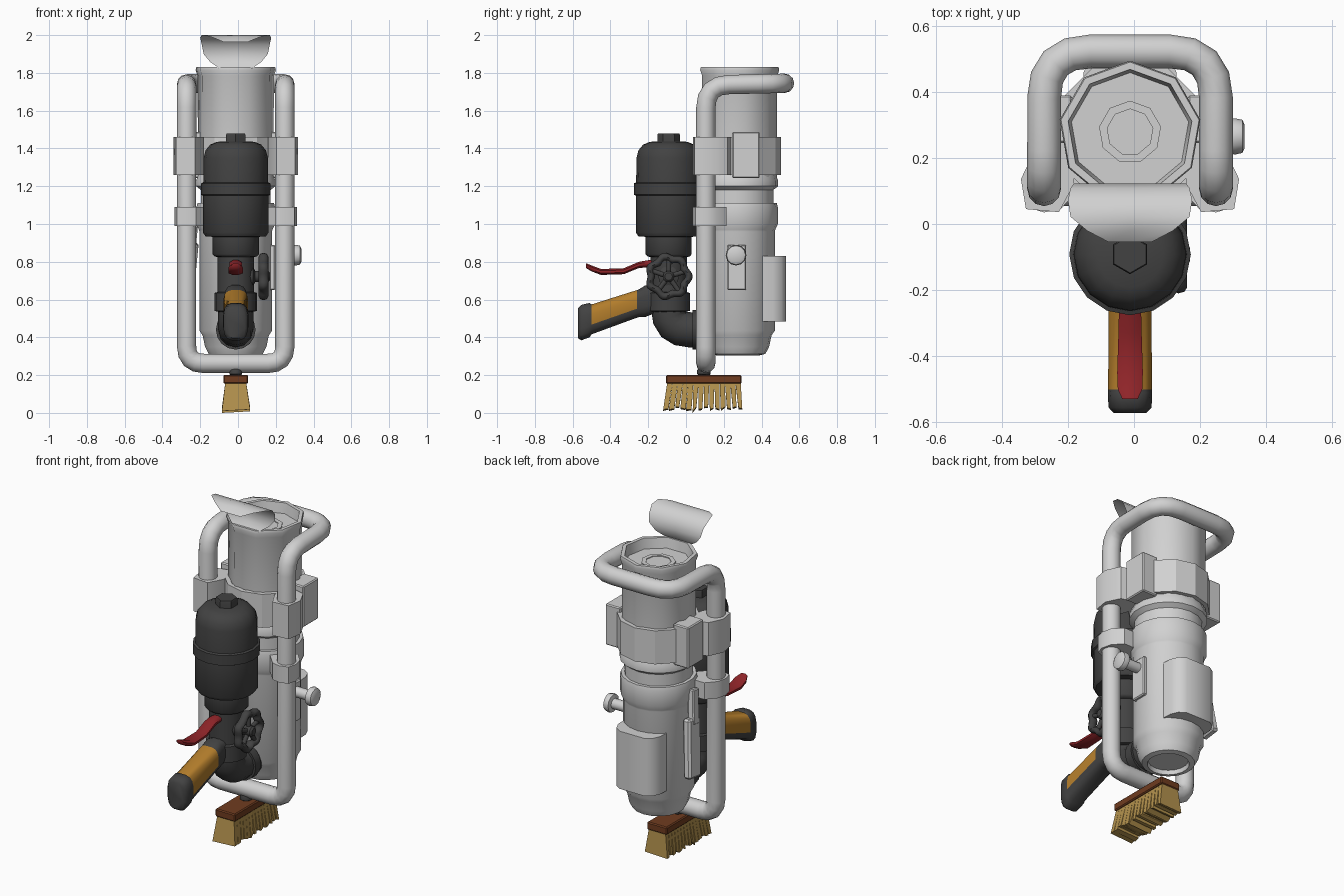
import bpy, bmesh, math, random
from mathutils import Vector, Matrix

if "Cube" in bpy.data.objects:
    bpy.data.objects.remove(bpy.data.objects["Cube"])

random.seed(4)
CX = -0.012          # symmetry line of the device


def mat(name, c):
    m = bpy.data.materials.new(name)
    m.diffuse_color = (*c, 1)
    m.use_nodes = True
    m.node_tree.nodes["Principled BSDF"].inputs["Base Color"].default_value = m.diffuse_color
    return m


GREY = mat("light grey", (0.64, 0.64, 0.64))
DARK = mat("charcoal", (0.055, 0.055, 0.055))
RED = mat("red", (0.28, 0.018, 0.022))
ORANGE = mat("orange", (0.46, 0.21, 0.025))
WOOD = mat("wood brown", (0.16, 0.045, 0.014))
STRAW = mat("straw", (0.46, 0.29, 0.075))


def finish(bm, name, mats, sharp=50):
    bmesh.ops.remove_doubles(bm, verts=bm.verts, dist=1e-5)
    bmesh.ops.recalc_face_normals(bm, faces=bm.faces)
    me = bpy.data.meshes.new(name)
    bm.to_mesh(me)
    bm.free()
    for m in mats:
        me.materials.append(m)
    for p in me.polygons:
        p.use_smooth = True
    me.set_sharp_from_angle(angle=math.radians(sharp))
    ob = bpy.data.objects.new(name, me)
    bpy.context.collection.objects.link(ob)
    return ob


def skin(bm, rings, closed=True, caps=False):
    """Join rows of points into quads."""
    rows = [[bm.verts.new(p) for p in r] for r in rings]
    for a, b in zip(rows, rows[1:]):
        for i in range(len(a) if closed else len(a) - 1):
            j = (i + 1) % len(a)
            bm.faces.new((a[i], a[j], b[j], b[i]))
    if caps:
        bm.faces.new(rows[0])
        bm.faces.new(rows[-1])


def lathe(name, prof, at, m, n=16, axis='z', sharp=40, loop=False):
    bm = bmesh.new()
    rot = {'z': Matrix(), 'x': Matrix.Rotation(math.pi / 2, 4, 'Y'),
           'y': Matrix.Rotation(-math.pi / 2, 4, 'X')}[axis]
    if loop:
        prof = prof + prof[:1]
    ang = [math.pi / 2 + 2 * math.pi * i / n for i in range(n)]
    skin(bm, [[Vector(at) + rot @ Vector((r * math.cos(a), r * math.sin(a), h)) for a in ang]
              for r, h in prof])
    bmesh.ops.dissolve_degenerate(bm, dist=1e-5, edges=bm.edges)
    return finish(bm, name, [m], sharp)


def prism(name, poly, z0, z1, m):
    bm = bmesh.new()
    skin(bm, [[(CX + x, y, z) for x, y in poly] for z in (z0, z1)], caps=True)
    return finish(bm, name, [m], 35)


def box(name, c, size, m, rot=None, bevel=0.006):
    bm = bmesh.new()
    bmesh.ops.create_cube(bm, size=1)
    bmesh.ops.scale(bm, vec=size, verts=bm.verts)
    bmesh.ops.bevel(bm, geom=bm.edges, offset=bevel, segments=1, affect='EDGES')
    bm.transform(Matrix.Translation(c) @ (rot or Matrix()))
    return finish(bm, name, [m], 30)


def tube(name, corners, r, m, cyclic=False):
    """Round pipe; each corner is (point, bend radius)."""
    pts, n = [], len(corners)
    for i, (p, rad) in enumerate(corners):
        p = Vector(p)
        if not rad:
            pts.append(p)
            continue
        a = p + (Vector(corners[i - 1][0]) - p).normalized() * rad
        b = p + (Vector(corners[(i + 1) % n][0]) - p).normalized() * rad
        pts += [a * (1 - t) ** 2 + p * 2 * t * (1 - t) + b * t * t for t in (0, .25, .5, .75, 1)]
    cu = bpy.data.curves.new(name, 'CURVE')
    cu.dimensions = '3D'
    cu.bevel_depth, cu.bevel_resolution, cu.use_fill_caps = r, 4, True
    s = cu.splines.new('POLY')
    s.points.add(len(pts) - 1)
    for q, p in zip(s.points, pts):
        q.co = (*p, 1)
    s.use_cyclic_u = cyclic
    tmp = bpy.data.objects.new(name + "_path", cu)
    bpy.context.collection.objects.link(tmp)
    me = bpy.data.meshes.new_from_object(tmp.evaluated_get(bpy.context.evaluated_depsgraph_get()))
    bpy.data.objects.remove(tmp)
    bm = bmesh.new()
    bm.from_mesh(me)
    return finish(bm, name, [m], 50)


# --- tank: open rim, upper barrel, waist rings, lower barrel, domed base
lathe("tank", [(0, 1.77), (.07, 1.77), (.07, 1.775), (.095, 1.775), (.095, 1.77), (.18, 1.77),
               (.19, 1.83), (.212, 1.83), (.216, 1.815), (.205, 1.785), (.203, 1.24)],
      (CX, .278, 0), GREY, 9)
lathe("waist_and_lower_barrel",
      [(0, 1.26), (.2, 1.26), (.213, 1.23), (.213, 1.2), (.2, 1.19), (.187, 1.18), (.187, 1.11),
       (.206, 1.11), (.211, 1.09), (.211, 1.0), (.198, .97), (.195, .96), (.195, .435),
       (.178, .41), (.165, .35), (.145, .312), (.115, .305), (.11, .33), (0, .33)],
      (CX, .275, 0), GREY, 18)

# --- curled spill visor floating over the rim
bm = bmesh.new()
rows = []
for a, w in [(140, .065), (115, .13), (90, .18), (60, .188), (30, .18), (0, .17), (-25, .135), (-50, .085)]:
    y, z = .022 + .1 * math.cos(math.radians(a)), 1.9 + .1 * math.sin(math.radians(a))
    rows.append([(CX - w, y, z), (CX, y, z), (CX + w, y, z)])
skin(bm, rows, closed=False)
finish(bm, "spill_visor", [GREY])

# --- carrying frame, mirrored half path
half = [((.26, .105, .262), .09), ((.26, .105, 1.735), .12), ((.26, .522, 1.745), .14)]
path = [((CX + p[0], p[1], p[2]), r) for p, r in half]
path += [((CX - p[0], p[1], p[2]), r) for p, r in reversed(half)]
tube("carry_frame", path, .051, GREY, True)

# --- clamps holding the frame to the tank
lathe("upper_band", [(.2, 1.26), (.226, 1.26), (.226, 1.46), (.2, 1.46)], (CX, .278, 0), GREY, 12, loop=True, sharp=25)
for s, side in ((1, "right"), (-1, "left")):
    up = [(.17, .12), (.215, .036), (.315, .045), (.33, .136), (.29, .22), (.17, .25)]
    lo = [(.14, .12), (.21, .045), (.26, .035), (.31, .05), (.324, .1), (.31, .16), (.26, .215), (.14, .215)]
    prism(side + "_upper_clamp", [(s * x, y) for x, y in up], 1.26, 1.46, GREY)
    prism(side + "_lower_clamp", [(s * x, y) for x, y in lo], .99, 1.09, GREY)
    box(side + "_buckle", (CX + s * .225, .317, 1.365), (.1, .145, .245), GREY)

# --- rear canister, side plate with knob, left latch lever
prism("rear_canister", [(-.145, .34), (-.14, .46), (-.12, .505), (-.08, .53), (.08, .53),
                        (.12, .505), (.14, .46), (.145, .34)], .485, .83, GREY)
box("gauge_plate", (.182, .268, .77), (.03, .1, .24), GREY)
lathe("side_knob", [(0, 0), (.03, 0), (.03, .11), (.052, .115), (.055, .125), (.05, .148), (.035, .155), (0, .155)],
      (.18, .265, .835), GREY, 12, 'x')
tilt = Matrix.Rotation(.1, 4, 'Y') @ Matrix.Rotation(.12, 4, 'X')
box("latch_lever", (-.25, .3, .73), (.05, .11, .34), GREY, tilt, .012)
box("latch_arm", (-.235, .265, .96), (.04, .055, .2), GREY, tilt)

# --- pressure bowl and valve column
VY = -.092
lathe("filter_bowl", [(0, 1.44), (.1, 1.435), (.135, 1.42), (.16, 1.39), (.17, 1.35), (.172, 1.22), (.184, 1.215),
                      (.184, 1.155), (.174, 1.15), (.174, .955), (.16, .935), (.122, .932), (.122, .84),
                      (.112, .828), (.096, .825), (.096, .64), (.112, .635), (.112, .54), (.09, .535), (0, .535)],
      (CX, VY, 0), DARK, 16)
lathe("top_nut", [(0, 1.48), (.056, 1.48), (.06, 1.47), (.06, 1.42), (0, 1.42)], (CX, VY, 0), DARK, 6)
tube("outlet_elbow", [((CX, VY, .57), 0), ((CX, VY, .44), .11), ((CX, .12, .44), 0)], .093, DARK)
lathe("outlet_flange", [(0, 0), (.105, 0), (.105, .05), (0, .05)], (CX, .035, .44), DARK, 16, 'y')

# --- handwheel on the right of the valve
WX, WZ = .135, .722
bm = bmesh.new()
rings = []
for i in range(49):
    a = 2 * math.pi * i / 48
    R = .1 + .008 * math.cos(7 * a)
    rings.append([(WX + .026 * math.sin(v), VY + (R + .02 * math.cos(v)) * math.cos(a),
                   WZ + (R + .02 * math.cos(v)) * math.sin(a))
                  for v in [math.pi * k / 4 for k in range(8)]])
skin(bm, rings)
finish(bm, "handwheel_rim", [DARK], 60)
for i in range(5):
    a = 2 * math.pi * i / 5 + .3
    tube(f"handwheel_spoke_{i + 1}", [((WX, VY, WZ), 0),
                                      ((WX, VY + .1 * math.cos(a), WZ + .1 * math.sin(a)), 0)], .013, DARK)
lathe("valve_stem", [(0, 0), (.055, 0), (.055, .07), (.03, .08), (.03, .15), (.02, .16), (0, .16)],
      (0.01, VY, WZ), DARK, 12, 'x')

# --- red trigger lever
bm = bmesh.new()
prof = [(-.13, .79, .03, .02), (-.2, .79, .035, .02), (-.25, .783, .036, .018), (-.33, .75, .038, .017),
        (-.45, .746, .042, .017), (-.5, .765, .04, .017), (-.53, .78, .025, .014)]
skin(bm, [[(CX + w * math.cos(k), y, z + t * math.sin(k)) for k in [math.pi * (i + .5) / 4 for i in range(8)]]
          for y, z, w, t in prof], caps=True)
finish(bm, "trigger_lever", [RED], 60)

# --- pistol grip: dark shell, orange upper inlay
bm = bmesh.new()
prof = [(-.13, .6, .055, .06), (-.215, .592, .06, .085), (-.25, .58, .064, .074), (-.26, .577, .066, .074),
        (-.5, .495, .067, .08), (-.51, .491, .068, .092), (-.555, .478, .066, .095), (-.572, .475, .05, .08)]


def squarish(v):
    return math.copysign(abs(v) ** .65, v)


skin(bm, [[(CX + w * squarish(math.cos(k)), y, z + h * squarish(math.sin(k)))
           for k in [math.pi * (i + .5) / 8 for i in range(16)]] for y, z, w, h in prof], caps=True)
for f in bm.faces:
    c = f.calc_center_median()
    axis_z = .577 + (c.y + .26) * .342
    f.material_index = int(-.5 < c.y < -.26 and c.z > axis_z - .01)
finish(bm, "pistol_grip", [DARK, ORANGE])

# --- scrubbing brush underneath
lathe("brush_stem", [(0, .25), (.022, .25), (.036, .225), (.036, .205), (.022, .195), (0, .195)],
      (CX, .095, 0), DARK, 10)
box("brush_block", (CX, .094, .178), (.132, .4, .046), WOOD)
bm = bmesh.new()
N = 14
for i in range(N):
    t0, t1 = i / N, (i + 1) / N
    gap = random.uniform(0, .006)
    b0, b1 = -.122 + .425 * t0 + gap, -.122 + .425 * t1 - gap
    za, zb = (random.uniform(.008, .03) for _ in "ab")
    if i == 5:
        za = 0
    skin(bm, [[(CX - .056, -.1 + .39 * t0, .156), (CX + .056, -.1 + .39 * t0, .156),
               (CX + .056, -.1 + .39 * t1, .156), (CX - .056, -.1 + .39 * t1, .156)],
              [(CX - .073, b0, za), (CX + .076, b0, za + .008), (CX + .076, b1, zb + .005), (CX - .073, b1, zb)]],
         caps=True)
finish(bm, "brush_bristles", [STRAW], 30)
